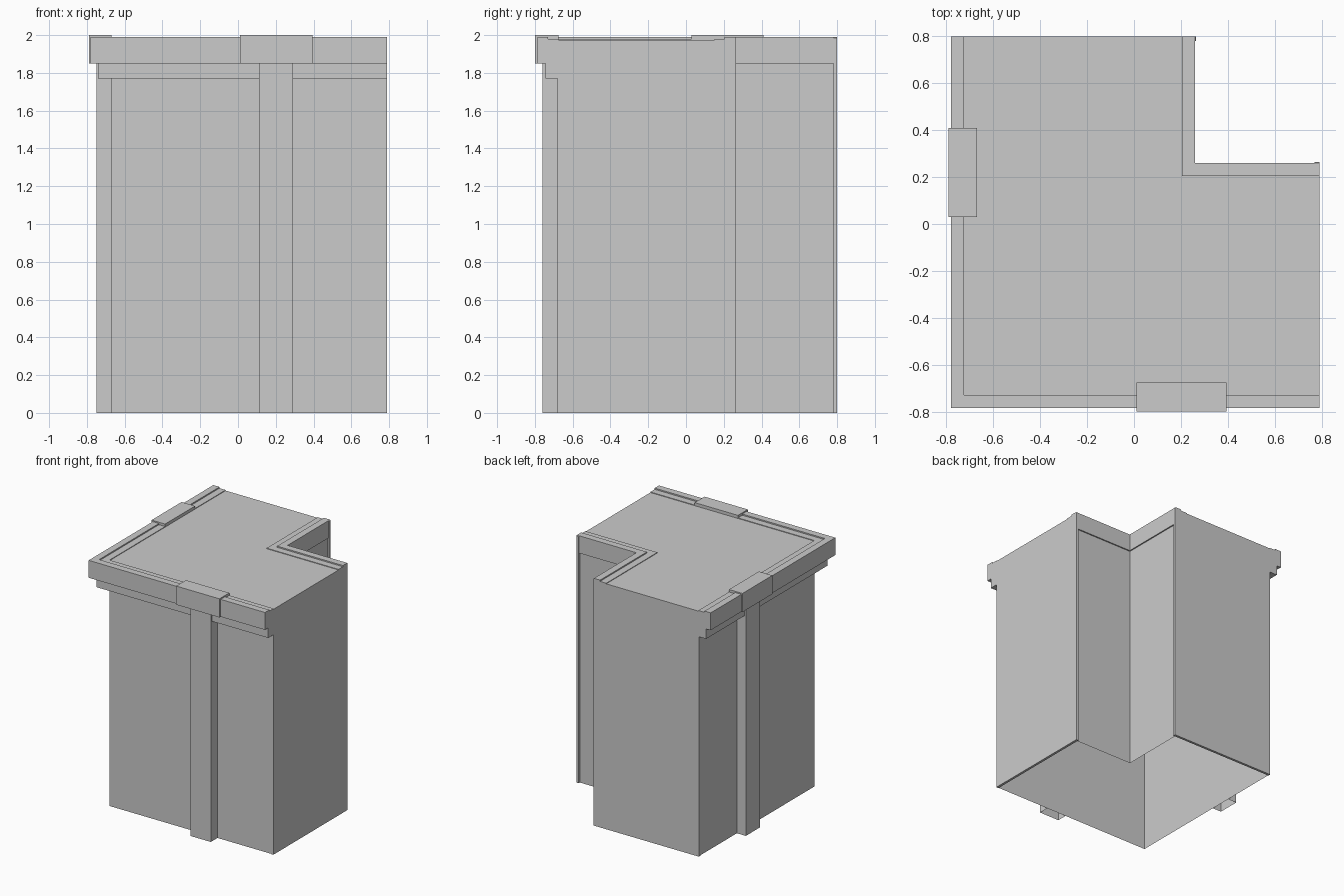
import bpy, bmesh
from mathutils import Vector

if "Cube" in bpy.data.objects:
    bpy.data.objects.remove(bpy.data.objects["Cube"])

X0, Y0 = -0.67, -0.675      # outer edge of the roof field
N = 0.15                    # roof field edge at the inner corner
X1, Y1 = 0.79, 0.80         # cut ends of the two wings
ROOF = 1.975


def make(name, verts, faces):
    mesh = bpy.data.meshes.new(name)
    mesh.from_pydata(verts, [], faces)
    mesh.update()
    obj = bpy.data.objects.new(name, mesh)
    bpy.context.collection.objects.link(obj)
    return obj


def sweep(name, profile, bx, by, sign):
    """Sweep an (offset, z) profile round a mitred corner."""
    verts, faces, n = [], [], len(profile)
    for i in range(3):
        for o, z in profile:
            x, y = bx + sign * o, by + sign * o
            verts.append([(X1, y, z), (x, y, z), (x, Y1, z)][i])
    for i in range(2):
        for j in range(n - 1):
            a, b = i * n + j, (i + 1) * n + j
            quad = (a, b, b + 1, a + 1)
            faces.append(quad if sign > 0 else quad[::-1])
    return make(name, verts, faces)


def prism(name, outline, direction):
    """Closed prism from a planar outline."""
    bm = bmesh.new()
    face = bm.faces.new([bm.verts.new(p) for p in outline])
    ext = bmesh.ops.extrude_face_region(bm, geom=[face], use_keep_orig=True)
    moved = [v for v in ext["geom"] if isinstance(v, bmesh.types.BMVert)]
    bmesh.ops.translate(bm, verts=moved, vec=Vector(direction))
    bmesh.ops.recalc_face_normals(bm, faces=bm.faces)
    obj = make(name, [], [])
    bm.to_mesh(obj.data)
    bm.free()
    return obj


def box(name, x0, x1, y0, y1, z0, z1):
    outline = [(x0, y0, z0), (x1, y0, z0), (x1, y1, z0), (x0, y1, z0)]
    return prism(name, outline, (0, 0, z1 - z0))


# Outer and inner walls with stepped cornice and parapet rim
rim = [(0.11, 1.85), (0.11, 1.99), (0.055, 1.99), (0.055, 1.98), (0, 1.98), (0, ROOF)]
outer = [(0, 0), (0, 1.77), (0.07, 1.77), (0.07, 1.85)] + rim
inner = [(0.10, 0), (0.10, 1.85)] + rim
sweep("outer_wall", outer, X0, Y0, -1)
sweep("inner_wall", inner, N, N, 1)

# Thin end panels closing both wings, slightly proud of the walls
cap_outer = [(0.004, 0), (0.004, 1.77)] + outer[2:]
cap_inner = [(0.115, 0), (0.115, 1.985)] + [(0.11, 1.99)] + rim[2:]


def section(base):
    return [(base - o, z) for o, z in cap_outer] + [(N + o, z) for o, z in reversed(cap_inner)]


prism("end_panel_right", [(X1, y, z) for y, z in section(Y0)], (-0.02, 0, 0))
prism("end_panel_back", [(x, Y1, z) for x, z in section(X0)], (0, -0.02, 0))

# Roof field of abutting panels
xs, ys = [X0, -0.26, N, X1], [Y0, -0.26, N, Y1]
for i in range(3):
    for j in range(3):
        if (i, j) != (2, 2):
            corners = [(xs[i], ys[j]), (xs[i + 1], ys[j]),
                       (xs[i + 1], ys[j + 1]), (xs[i], ys[j + 1])]
            make(f"roof_panel_{i}_{j}", [(x, y, ROOF) for x, y in corners], [(0, 1, 2, 3)])


# Pilasters: three-sided strips open at the foot
def pilaster(name, plan):
    verts = [(x, y, z) for z in (0, 1.85) for x, y in plan]
    make(name, verts, [(k, k + 1, k + 5, k + 4) for k in range(3)])


pilaster("front_pilaster", [(0.11, Y0), (0.11, -0.76), (0.29, -0.76), (0.29, Y0)])
pilaster("left_pilaster", [(X0, 0.31), (-0.75, 0.31), (-0.75, 0.13), (X0, 0.13)])

# Raised cornice blocks above the pilasters
box("front_cornice_block", 0.01, 0.395, -0.80, Y0, 1.85, 2.0)
box("left_cornice_block", -0.79, X0, 0.03, 0.41, 1.85, 2.0)
